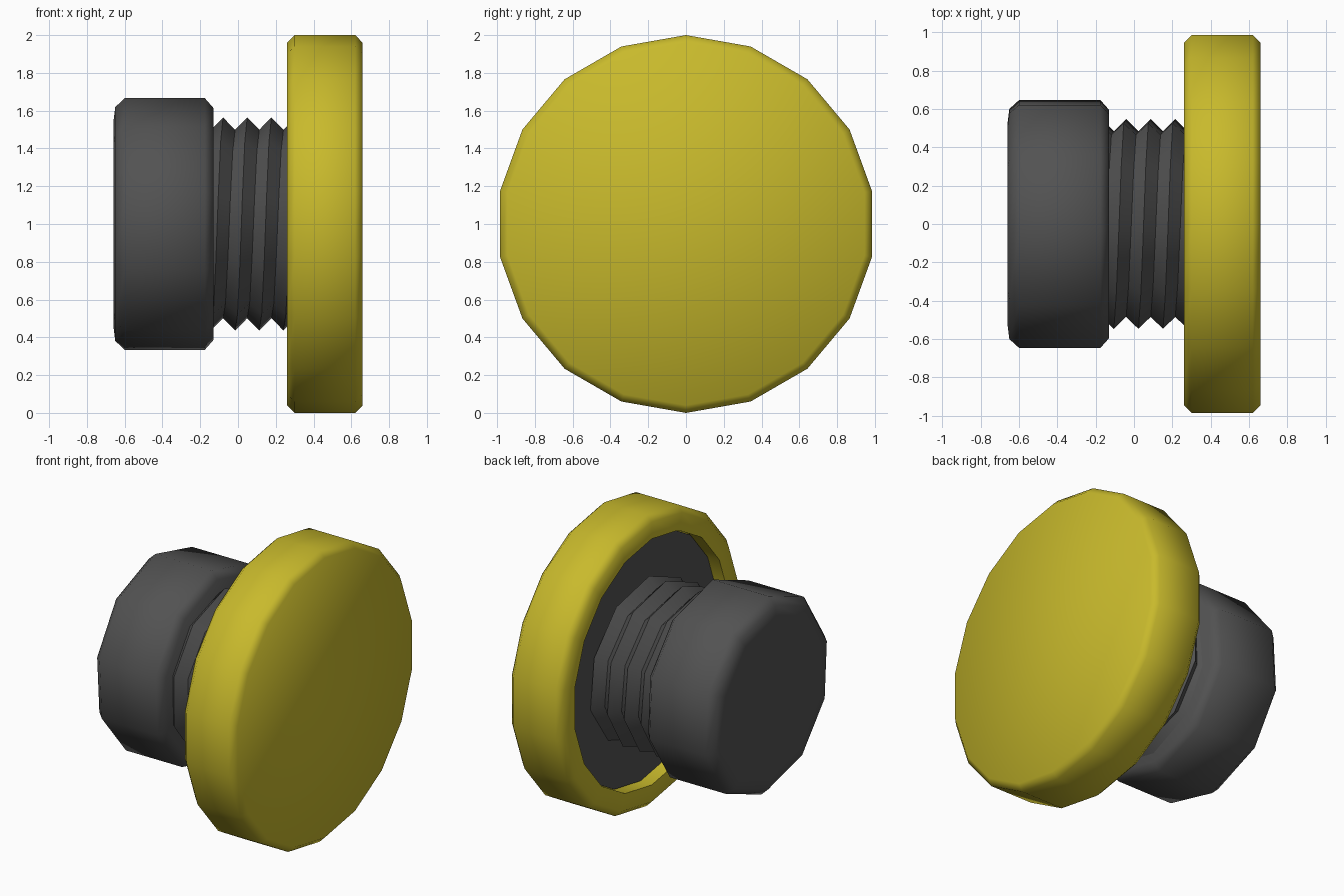
import bpy, bmesh, math

if "Cube" in bpy.data.objects:
    bpy.data.objects.remove(bpy.data.objects["Cube"])

AXIS_Z = 1.0


def material(name, rgb):
    m = bpy.data.materials.new(name)
    m.diffuse_color = (*rgb, 1)
    m.use_nodes = True
    m.node_tree.nodes["Principled BSDF"].inputs["Base Color"].default_value = m.diffuse_color
    return m


yellow = material("mustard yellow", (0.58, 0.49, 0.025))
grey = material("dark grey", (0.085, 0.085, 0.085))


def place(x, r, a):
    # angle runs from -y up towards +z
    return (x, -r * math.cos(a), AXIS_Z + r * math.sin(a))


def finish(name, bm, mat, angle):
    bmesh.ops.recalc_face_normals(bm, faces=bm.faces)
    me = bpy.data.meshes.new(name)
    bm.to_mesh(me)
    bm.free()
    me.materials.append(mat)
    ob = bpy.data.objects.new(name, me)
    bpy.context.collection.objects.link(ob)
    bpy.ops.object.select_all(action='DESELECT')
    ob.select_set(True)
    bpy.context.view_layer.objects.active = ob
    bpy.ops.object.shade_smooth_by_angle(angle=math.radians(angle))
    return ob


def lathe(name, profile, sides, phase, mat, angle=50):
    # revolve (x, radius) points around the x axis and cap both ends
    bm = bmesh.new()
    rings = [[bm.verts.new(place(x, r, math.radians(phase) + math.tau * i / sides))
              for i in range(sides)] for x, r in profile]
    for a, b in zip(rings, rings[1:]):
        for i in range(sides):
            j = (i + 1) % sides
            bm.faces.new((a[i], a[j], b[j], b[i]))
    bm.faces.new(rings[0])
    bm.faces.new(rings[-1])
    return finish(name, bm, mat, angle)


# Large disc with a shallow recess in its back
lathe("front_disc", [(0.36, 0.845), (0.26, 0.845), (0.26, 0.96), (0.30, 1.0),
                     (0.62, 1.0), (0.66, 0.96)], 18, 90, yellow)

# Grey floor of the recess
lathe("recess_floor", [(0.345, 0.84), (0.355, 0.84)], 18, 90, grey)

# Rear knob
lathe("rear_knob", [(-0.66, 0.54), (-0.65, 0.62), (-0.60, 0.667),
                    (-0.175, 0.667), (-0.13, 0.615)], 10, 14.5, grey)

# Threaded shank: one helical V ridge, ends buried in knob and disc
SIDES, PITCH = 10, 0.128
bm = bmesh.new()
root, crest = [], []
for n in range(SIDES * 5 + 1):
    deg = 14.5 + 360 * n / SIDES
    x = -0.206 + PITCH * (deg - 90) / 360
    a = math.radians(deg)
    root.append(bm.verts.new(place(x - PITCH / 2, 0.50, a)))
    crest.append(bm.verts.new(place(x, 0.565, a)))
for n in range(len(root) - 1):
    bm.faces.new((root[n], root[n + 1], crest[n + 1], crest[n]))
    if n + SIDES + 1 < len(root):
        bm.faces.new((crest[n], crest[n + 1], root[n + SIDES + 1], root[n + SIDES]))
finish("threaded_shank", bm, grey, 45)
